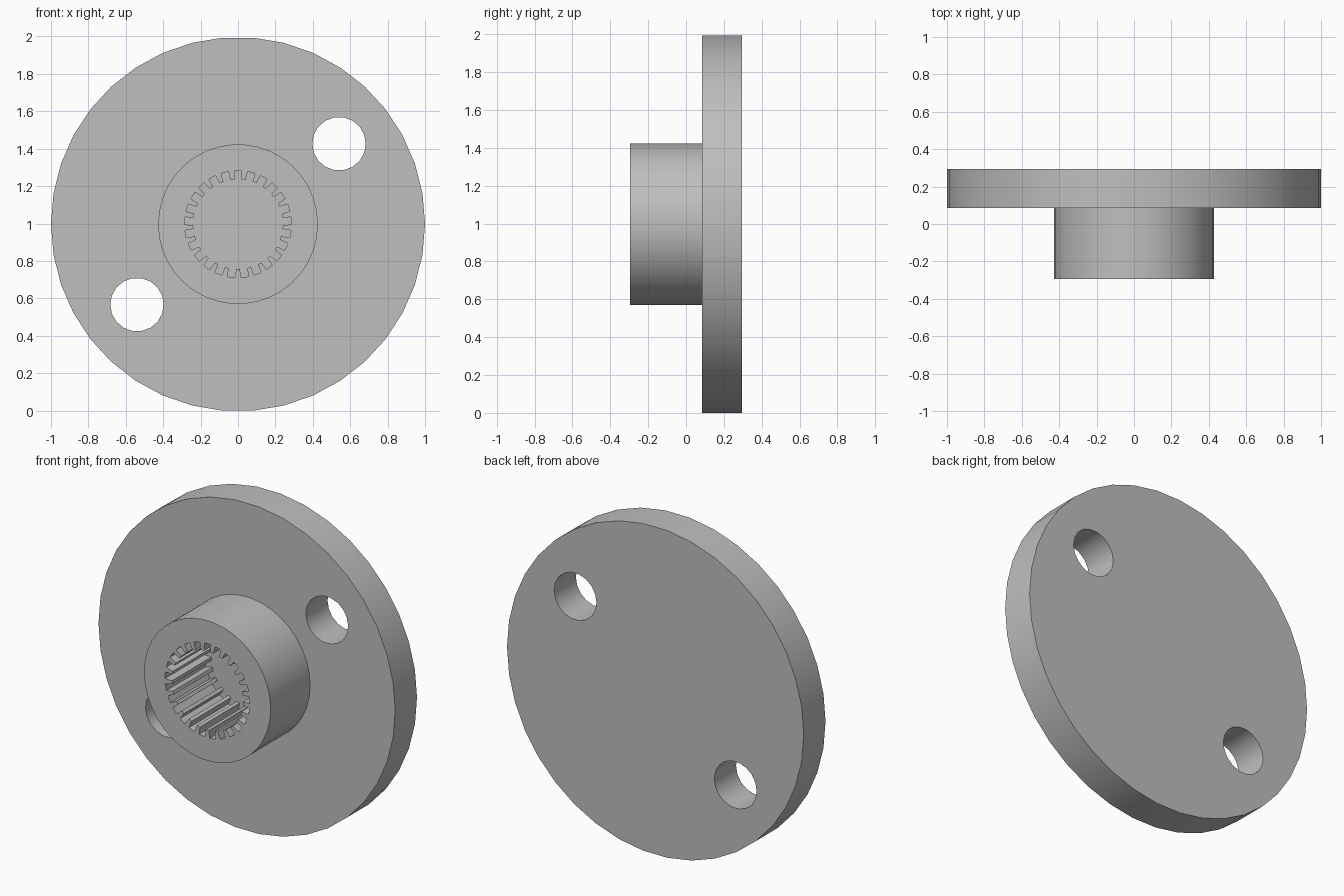
import bpy
import bmesh
from math import sin, cos, pi, radians

cube = bpy.data.objects.get("Cube")
if cube:
    bpy.data.objects.remove(cube, do_unlink=True)

PLATE_SIDES = 38
CENTRE_Z = cos(pi / PLATE_SIDES)      # flat edge of the disc rests on the ground

steel = bpy.data.materials.new("grey steel")
steel.use_nodes = True
GREY = (0.52, 0.52, 0.52, 1)
steel.diffuse_color = GREY
steel.node_tree.nodes["Principled BSDF"].inputs["Base Color"].default_value = GREY


def circle(radius, sides, cx=0, cy=0):
    return [(cx + radius * cos(2 * pi * i / sides),
             cy + radius * sin(2 * pi * i / sides)) for i in range(sides)]


def spline_bore(root, tip, teeth, half_slot):
    """Outline of a toothed bore with parallel-sided slots, one slot at the top."""
    points = []
    for i in range(teeth):
        a = pi / 2 + 2 * pi * i / teeth
        for radius, side in ((tip, -1), (root, -1), (root, 1), (tip, 1)):
            t = a + side * half_slot / radius
            points.append((radius * cos(t), radius * sin(t)))
    return points


def extruded_part(name, outlines, y_front, y_back):
    """Fill nested outlines (inner ones become holes) and extrude along y."""
    curve = bpy.data.curves.new(name, "CURVE")
    curve.dimensions = "2D"
    curve.fill_mode = "BOTH"
    curve.extrude = (y_back - y_front) / 2
    for outline in outlines:
        s = curve.splines.new("POLY")
        s.points.add(len(outline) - 1)
        for p, (x, y) in zip(s.points, outline):
            p.co = (x, y, 0, 1)
        s.use_cyclic_u = True
    obj = bpy.data.objects.new(name, curve)
    bpy.context.collection.objects.link(obj)
    obj.rotation_euler.x = radians(90)
    obj.location = (0, (y_front + y_back) / 2, CENTRE_Z)
    bpy.ops.object.select_all(action="DESELECT")
    obj.select_set(True)
    bpy.context.view_layer.objects.active = obj
    bpy.ops.object.convert(target="MESH")
    obj = bpy.context.object
    # Weld the caps to the walls
    bm = bmesh.new()
    bm.from_mesh(obj.data)
    bmesh.ops.remove_doubles(bm, verts=bm.verts, dist=0.0001)
    bmesh.ops.recalc_face_normals(bm, faces=bm.faces)
    bm.to_mesh(obj.data)
    bm.free()
    obj.data.materials.clear()
    obj.data.materials.append(steel)
    bpy.ops.object.shade_smooth_by_angle(angle=radians(30))
    return obj


# Disc with two bolt holes on opposite sides
bolt_holes = [circle(0.143, 18, s * 0.54, s * 0.43) for s in (-1, 1)]
extruded_part("flange_disc", [circle(1, PLATE_SIDES)] + bolt_holes, 0.085, 0.295)

# Hub with a toothed blind bore, closed by the disc behind it
extruded_part("splined_hub",
              [circle(0.427, PLATE_SIDES), spline_bore(0.286, 0.24, 25, 0.02)],
              -0.295, 0.085)
